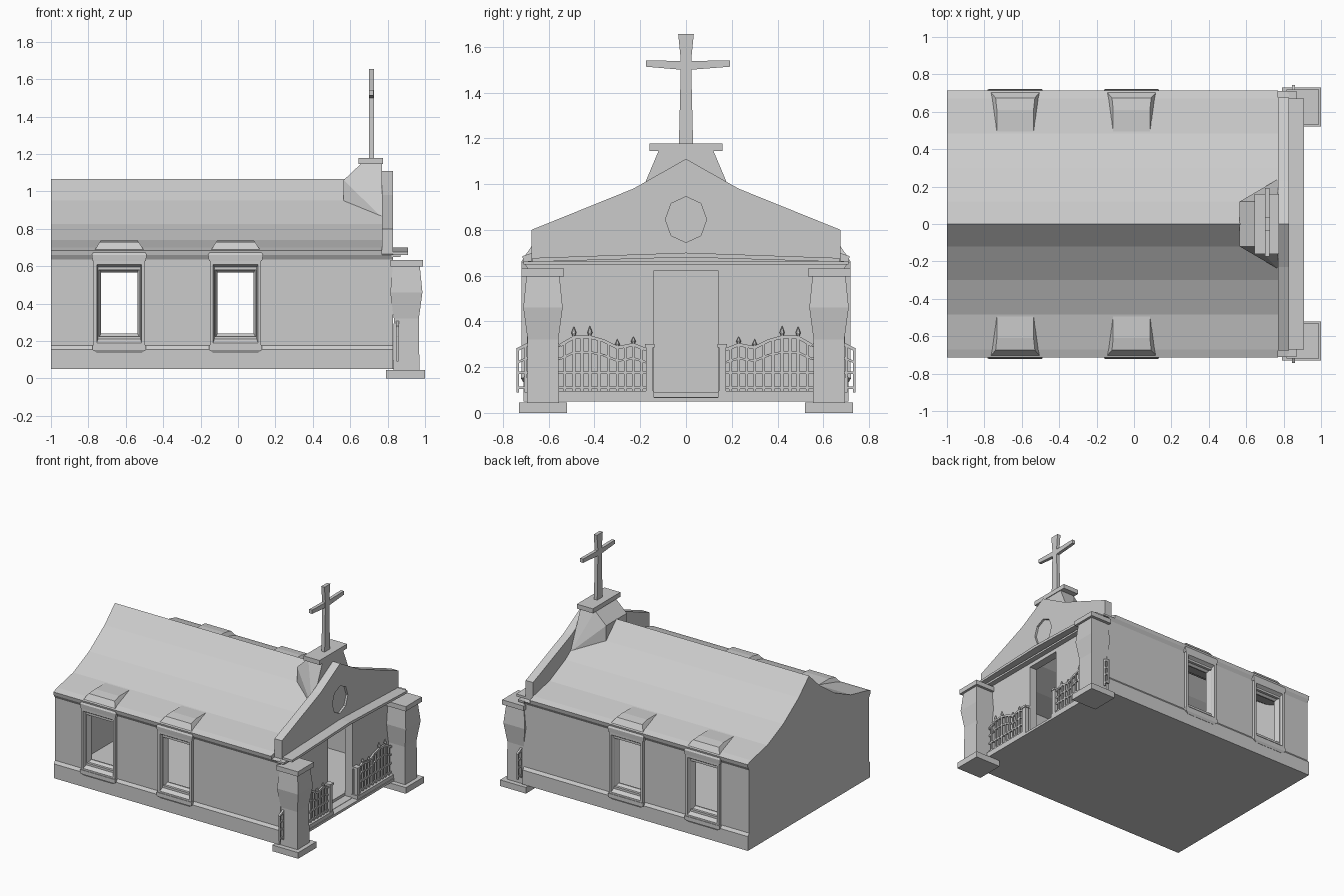
import bpy, bmesh
from mathutils import Vector, Matrix

if "Cube" in bpy.data.objects:
    bpy.data.objects.remove(bpy.data.objects["Cube"])


def finish(name, bm):
    bmesh.ops.recalc_face_normals(bm, faces=bm.faces[:])
    me = bpy.data.meshes.new(name)
    bm.to_mesh(me)
    bm.free()
    ob = bpy.data.objects.new(name, me)
    bpy.context.collection.objects.link(ob)
    return ob


def loft(name, rings, closed=False):
    """Skin equal-length rings; cap the ends, or join last to first."""
    bm = bmesh.new()
    vs = [[bm.verts.new(p) for p in r] for r in rings]
    n = len(vs[0])
    pairs = list(zip(vs, vs[1:])) + ([(vs[-1], vs[0])] if closed else [])
    for a, b in pairs:
        for i in range(n):
            j = (i + 1) % n
            bm.faces.new((a[i], a[j], b[j], b[i]))
    if not closed:
        bm.faces.new(vs[0])
        bm.faces.new(vs[-1])
    return finish(name, bm)


def prism(name, half, x0, x1):
    """Extrude along x a (y, z) half profile mirrored in y."""
    prof = half + [(-y, z) for y, z in reversed(half) if y > 0]
    return loft(name, [[(x, y, z) for y, z in prof] for x in (x0, x1)])


def rect(x0, x1, y0, y1, z):
    return [(x0, y0, z), (x1, y0, z), (x1, y1, z), (x0, y1, z)]


def box(name, x0, x1, y0, y1, z0, z1):
    return loft(name, [rect(x0, x1, y0, y1, z0), rect(x0, x1, y0, y1, z1)])


def cut(ob, cutters):
    for c in cutters:
        c.hide_render = True
        m = ob.modifiers.new("cut", 'BOOLEAN')
        m.operation, m.object, m.solver = 'DIFFERENCE', c, 'EXACT'
    dg = bpy.context.evaluated_depsgraph_get()
    me = bpy.data.meshes.new_from_object(ob.evaluated_get(dg))
    ob.modifiers.clear()
    ob.data = me
    for c in cutters:
        bpy.data.objects.remove(c)


WINDOWS = (-0.635, -0.013)
wall = [(0.71, 0.05), (0.71, 0.155), (0.695, 0.175), (0.695, 0.635), (0.71, 0.66)]

# nave: walls and concave roof in one shell, hollow inside
nave = prism("nave", wall + [(0.715, 0.685), (0.67, 0.70), (0.485, 0.74), (0.30, 0.825),
                             (0.12, 0.95), (0, 1.065)], -1, 0.77)
cavity = prism("cavity", [(0.655, 0.09), (0.655, 0.65), (0.485, 0.70), (0.30, 0.785),
                          (0.12, 0.91), (0, 1.02)], -0.96, 0.8)
holes = [box("hole", c - 0.11, c + 0.11, -0.9, 0.9, 0.225, 0.58) for c in WINDOWS]
cut(nave, [cavity] + holes)

# front wall with stepped gable, doorway and octagonal recess
front = prism("front_wall", wall + [(0.675, 0.665), (0.675, 0.80), (0.23, 0.98), (0, 1.11)],
              0.77, 0.83)
door = box("door_cut", 0.7, 0.9, -0.143, 0.143, 0.07, 0.62)
octagon = prism("octagon_cut", [(0, 0.745), (0.065, 0.775), (0.09, 0.845), (0.065, 0.915),
                                (0, 0.945)], 0.815, 0.9)
cut(front, [door, octagon])

# cornice, moulding and steps on the front
prism("front_cornice", [(0, 0.68), (0.67, 0.66), (0.67, 0.677), (0, 0.70)][::-1][:2] +
      [(0.67, 0.66), (0, 0.68)], 0.82, 0.91)
box("front_moulding", 0.82, 0.87, -0.71, 0.71, 0.648, 0.662)
box("door_step", 0.82, 0.88, -0.56, 0.56, 0.05, 0.068)

# bell pedestal, cap and cross
bm = bmesh.new()
for s in (1, -1):
    for x, y, z in ((0.565, 0.12, 0.93), (0.565, 0.12, 1.06), (0.655, 0.12, 1.145),
                    (0.77, 0.12, 1.145), (0.77, 0.24, 0.86), (0.66, 0.12, 0.9)):
        bm.verts.new((x, s * y, z))
bmesh.ops.convex_hull(bm, input=bm.verts[:])
finish("pedestal", bm)
box("pedestal_cap", 0.645, 0.775, -0.16, 0.16, 1.145, 1.178)
loft("cross_upright", [rect(0.70, 0.726, -w, w, z) for z, w in
                       ((1.175, 0.031), (1.5, 0.023), (1.545, 0.023), (1.655, 0.034))])
loft("cross_arm", [[(0.701, y, a), (0.725, y, a), (0.725, y, b), (0.701, y, b)] for y, a, b in
                   ((-0.175, 1.513, 1.541), (0, 1.498, 1.537), (0.193, 1.513, 1.541))])


def bar(bm, p, q, r):
    p, q = Vector(p), Vector(q)
    d = q - p
    m = (Matrix.Translation((p + q) / 2) @ d.to_track_quat('Z', 'Y').to_matrix().to_4x4()
         @ Matrix.Diagonal((2 * r, 2 * r, d.length, 1)))
    bmesh.ops.create_cube(bm, size=1, matrix=m)


TOP = [(0.74, 0.275), (0.69, 0.30), (0.55, 0.295), (0.49, 0.33), (0.42, 0.332), (0.36, 0.315),
       (0.30, 0.285), (0.23, 0.298), (0.17, 0.275)]


def top_z(y):
    for (a, za), (b, zb) in zip(TOP, TOP[1:]):
        if b <= y <= a:
            return za + (zb - za) * (a - y) / (a - b)
    return TOP[-1][1]


for s, side in ((-1, "right"), (1, "left")):
    def ys(a, b):
        return sorted((s * a, s * b))

    # windows: chamfered frame, sill and flared hood
    for i, c in enumerate(WINDOWS):
        rings = [[(c - w, s * y, a), (c + w, s * y, a), (c + w, s * y, b), (c - w, s * y, b)]
                 for w, a, b, y in ((0.137, 0.17, 0.635, 0.68), (0.137, 0.17, 0.635, 0.718),
                                    (0.12, 0.19, 0.61, 0.718), (0.115, 0.205, 0.60, 0.70),
                                    (0.097, 0.24, 0.567, 0.66), (0.097, 0.24, 0.567, 0.65),
                                    (0.125, 0.21, 0.59, 0.65))]
        loft(f"window_frame_{side}_{i}", rings, closed=True)
        loft(f"window_sill_{side}_{i}", [rect(c - w, c + w, s * 0.68, s * y, z) for w, y, z in
                                         ((0.118, 0.712, 0.135), (0.142, 0.722, 0.152),
                                          (0.142, 0.722, 0.178))])
        loft(f"window_hood_{side}_{i}", [rect(c - w, c + w, s * a, s * b, z) for w, a, b, z in
                                         ((0.142, 0.67, 0.718, 0.628), (0.147, 0.67, 0.72, 0.66),
                                          (0.132, 0.65, 0.705, 0.685), (0.105, 0.55, 0.675, 0.728),
                                          (0.098, 0.47, 0.61, 0.738))])

    # pinched corner pillar with base and cap
    cx, cy = 0.90, s * 0.625
    loft(f"pillar_{side}", [rect(cx - w, cx + w, cy - w, cy + w, z) for w, z in
                            ((0.07, 0.04), (0.067, 0.32), (0.086, 0.46), (0.072, 0.60))])
    box(f"pillar_base_{side}", 0.79, 1.0, *ys(0.52, 0.73), 0, 0.045)
    box(f"pillar_cap_{side}", 0.815, 0.99, *ys(0.533, 0.72), 0.597, 0.632)

    # plinth and gate post beside the doorway
    box(f"fence_plinth_{side}", 0.82, 0.875, *ys(0.14, 0.56), 0.068, 0.095)
    box(f"gate_post_{side}", 0.84, 0.87, *ys(0.145, 0.175), 0.06, 0.285)
    box(f"gate_post_cap_{side}", 0.835, 0.875, *ys(0.138, 0.18), 0.285, 0.30)

    # wrought fence: pickets with spear tips, and three rails
    bm = bmesh.new()
    x = 0.853
    for k, y in enumerate((0.735, 0.70, 0.53, 0.49, 0.455, 0.42, 0.38, 0.34, 0.30, 0.265, 0.23, 0.195)):
        z = top_z(y)
        bar(bm, (x, s * y, 0.09), (x, s * y, z), 0.006)
        if y in (0.49, 0.42, 0.30, 0.23):
            h = 0.05 if y > 0.4 else 0.038
            for r1, r2, a, b in ((0.004, 0.011, 0, 0.4), (0.011, 0.0, 0.4, 1)):
                bmesh.ops.create_cone(bm, cap_ends=True, segments=6, radius1=r1, radius2=r2,
                                      depth=h * (b - a),
                                      matrix=Matrix.Translation((x, s * y, z + h * (a + b) / 2)))
    for p, q in zip(TOP, TOP[1:]):
        for f, r in ((1, 0.007), (0.8, 0.005)):
            bar(bm, (x, s * p[0], p[1] * f), (x, s * q[0], q[1] * f), r)
    for z in (0.11, 0.175):
        bar(bm, (x, s * 0.74, z), (x, s * 0.165, z), 0.006)
    finish(f"fence_{side}", bm)
